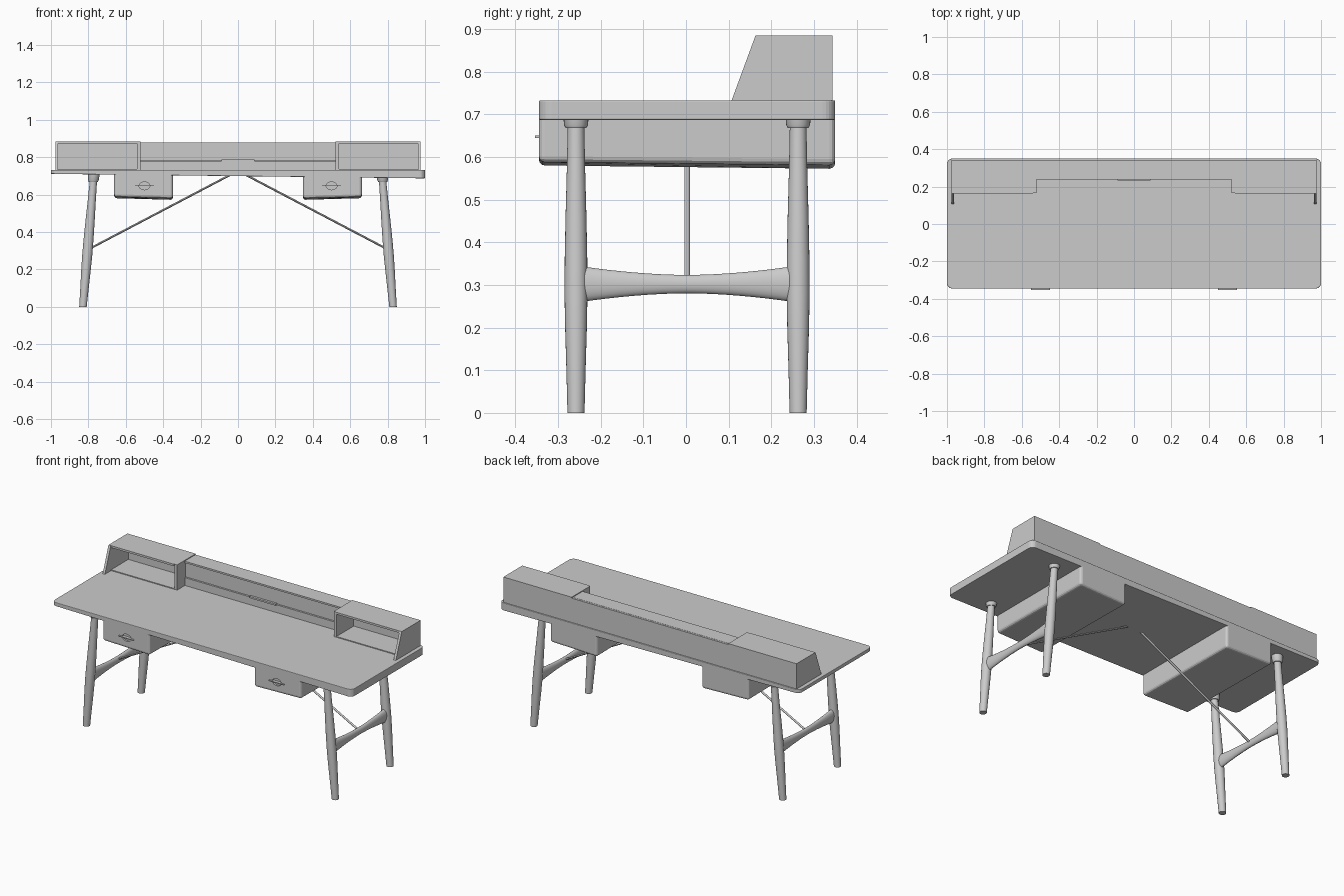
import bpy, bmesh, math
from mathutils import Vector

if "Cube" in bpy.data.objects:
    bpy.data.objects.remove(bpy.data.objects["Cube"])


def finish(name, bm, smooth=True):
    bmesh.ops.recalc_face_normals(bm, faces=bm.faces)
    me = bpy.data.meshes.new(name)
    bm.to_mesh(me)
    bm.free()
    ob = bpy.data.objects.new(name, me)
    bpy.context.collection.objects.link(ob)
    bpy.ops.object.select_all(action='DESELECT')
    ob.select_set(True)
    bpy.context.view_layer.objects.active = ob
    if smooth:
        bpy.ops.object.shade_smooth_by_angle(angle=math.radians(35))
    return ob


def loft(name, rings, n=24):
    """Capped skin over rings of (centre, half-axis u, half-axis v)."""
    bm = bmesh.new()
    rows = []
    for c, u, v in rings:
        c, u, v = Vector(c), Vector(u), Vector(v)
        rows.append([bm.verts.new(c + u * math.cos(2 * math.pi * i / n)
                                  + v * math.sin(2 * math.pi * i / n)) for i in range(n)])
    for a, b in zip(rows, rows[1:]):
        for i in range(n):
            j = (i + 1) % n
            bm.faces.new((a[i], a[j], b[j], b[i]))
    bm.faces.new(rows[0])
    bm.faces.new(rows[-1])
    return finish(name, bm)


def prism(name, lower, upper):
    """Solid between two matching 3D outlines."""
    bm = bmesh.new()
    a = [bm.verts.new(p) for p in lower]
    b = [bm.verts.new(p) for p in upper]
    for i in range(len(a)):
        j = (i + 1) % len(a)
        bm.faces.new((a[i], a[j], b[j], b[i]))
    bm.faces.new(a)
    bm.faces.new(b)
    return finish(name, bm, False)


def box(name, x0, x1, y0, y1, z0, z1):
    o = [(x0, y0), (x1, y0), (x1, y1), (x0, y1)]
    return prism(name, [(x, y, z0) for x, y in o], [(x, y, z1) for x, y in o])


def bevel(ob, width, segments=3):
    m = ob.modifiers.new("bevel", 'BEVEL')
    m.width, m.segments, m.limit_method = width, segments, 'ANGLE'
    m.angle_limit = math.radians(40)


TOP = 0.733

# Tabletop: rounded corners, underside slightly deeper on the right
r, outline = 0.03, []
for k, (cx, cy) in enumerate([(1 - r, .35 - r), (-1 + r, .35 - r),
                              (-1 + r, -.345 + r), (1 - r, -.345 + r)]):
    for i in range(7):
        t = math.pi / 2 * (k + i / 6)
        outline.append((cx + r * math.cos(t), cy + r * math.sin(t)))
table = prism("tabletop", [(x, y, .699 - .012 * x) for x, y in outline],
              [(x, y, TOP) for x, y in outline])
bevel(table, 0.003, 2)

LEG = [(0, .020), (.1, .0225), (.2, .0255), (.28, .027), (.36, .0265),
       (.46, .0245), (.57, .0215), (.672, .0195)]

for s, side in ((-1, "left"), (1, "right")):
    # Tapered, splayed legs with collars
    def leg_x(z):
        return s * (.829 - .083 * z)
    for y, place in ((-.258, "front"), (.263, "back")):
        loft(f"{side}_{place}_leg", [((leg_x(z), y, z), (q, 0, 0), (0, q, 0)) for z, q in LEG])
        loft(f"{side}_{place}_collar",
             [((leg_x(z), y, z), (q, 0, 0), (0, q, 0))
              for z, q in ((.668, .024), (.675, .028), (.71, .031))])
    # Waisted stretcher between the legs
    rings = []
    for i in range(17):
        t = -1 + i / 8
        h = .0215 + .0205 * abs(t) ** 1.8
        rings.append(((leg_x(.302), .0025 + .25 * t, .302), (.013 + .005 * t * t, 0, 0), (0, 0, h)))
    loft(f"{side}_stretcher", rings)
    # Diagonal brace
    a, b = Vector((s * .797, .003, .309)), Vector((s * .035, .003, .709))
    d = (b - a).normalized()
    u = Vector((0, 1, 0))
    v = d.cross(u)
    loft(f"{side}_brace", [(a, u * .0065, v * .0055), (b, u * .0065, v * .0055)], 12)

    # Hanging drawer with tilted bottom and a finger recess
    xo, xi = s * .662, s * .348
    drawer = prism(f"{side}_drawer",
                   [(xo, -.345, .588), (xi, -.345, .580), (xi, .35, .572), (xo, .35, .581)],
                   [(xo, -.345, .725), (xi, -.345, .725), (xi, .35, .725), (xo, .35, .725)])
    bevel(drawer, 0.014)
    cut = loft(f"{side}_recess_cutter",
               [((s * .5, y, .647), (.029, 0, 0), (0, 0, .021)) for y in (-.37, -.335)], 32)
    cut.hide_render = True
    cut.hide_viewport = False
    cut.display_type = 'WIRE'
    m = drawer.modifiers.new("recess", 'BOOLEAN')
    m.operation, m.object, m.solver = 'DIFFERENCE', cut, 'EXACT'
    box(f"{side}_drawer_pull", s * .5 - .05, s * .5 + .05, -.354, -.334, .645, .650)

    # Hutch cubby: slanted outer panel, straight divider, top and floor
    prof = [(.107, TOP), (.343, TOP), (.343, .885), (.163, .885)]
    prism(f"{side}_end_panel", [(s * .977, y, z) for y, z in prof],
          [(s * .962, y, z) for y, z in prof])
    xa, xb = sorted((s * .522, s * .540))
    box(f"{side}_divider", xa, xb, .166, .343, TOP, .885)
    xa, xb = sorted((s * .540, s * .962))
    box(f"{side}_cubby_top", xa, xb, .163, .343, .873, .885)
    box(f"{side}_cubby_floor", xa, xb, .166, .330, TOP, .738)

# Hutch back and centre section
box("hutch_back", -.962, .962, .330, .343, TOP, .879)
box("centre_top", -.522, .522, .238, .331, .870, .880)
box("centre_upper_panel", -.522, .522, .246, .258, .783, .871)
box("centre_lower_panel", -.522, .522, .240, .258, TOP, .780)
box("centre_pull", -.088, .088, .232, .250, .777, .787)
